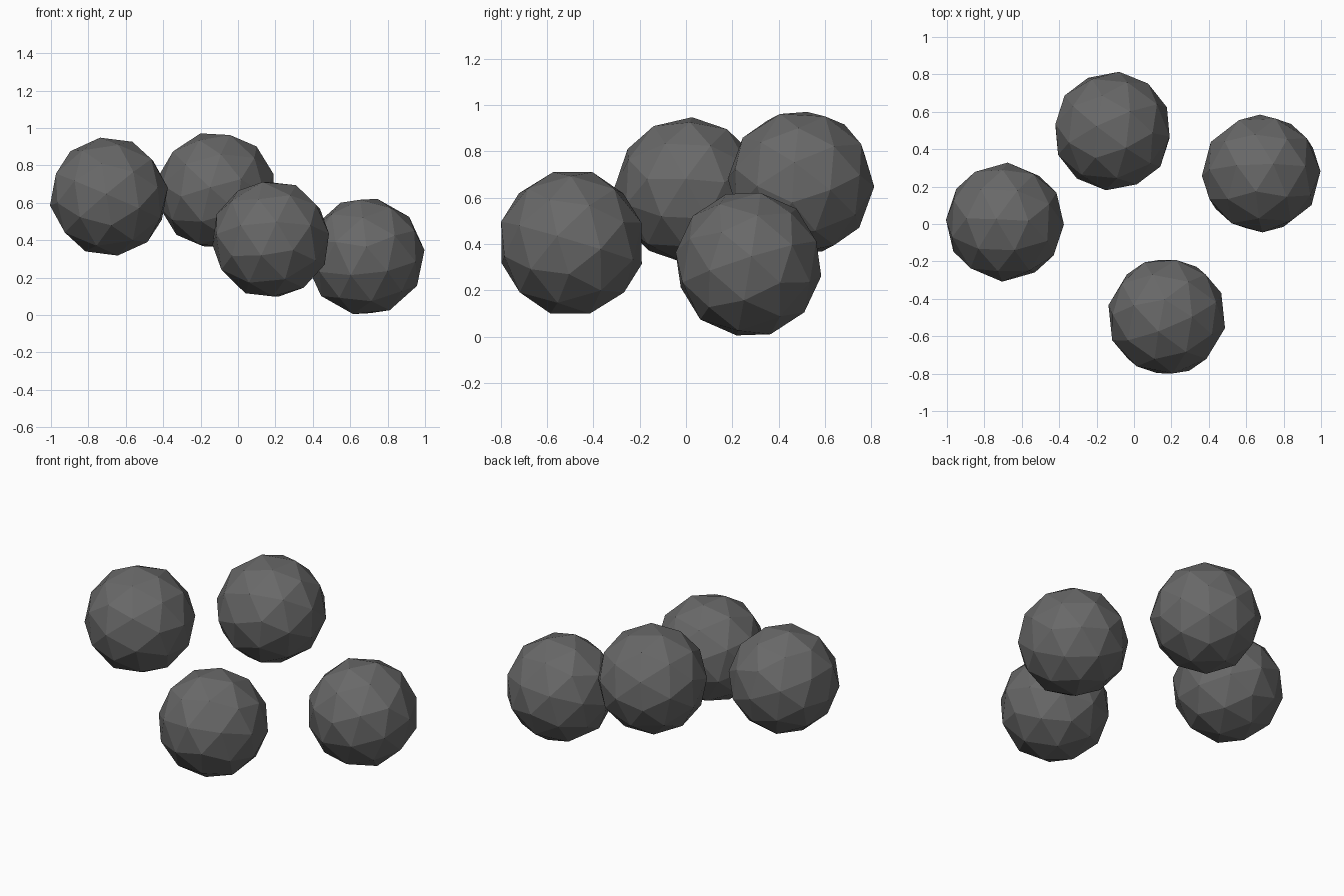
import bpy
from math import radians

cube = bpy.data.objects.get("Cube")
if cube:
    bpy.data.objects.remove(cube, do_unlink=True)

# Single dark stone colour
stone = bpy.data.materials.new("dark_grey_stone")
stone.use_nodes = True
colour = (0.14, 0.14, 0.14, 1)
stone.diffuse_color = colour
bsdf = stone.node_tree.nodes["Principled BSDF"]
bsdf.inputs["Base Color"].default_value = colour
bsdf.inputs["Roughness"].default_value = 0.8

RADIUS = 0.319


def faceted_ball(name, centre, tilt):
    """Low-poly ball with flat triangular faces, tumbled by a tilt in degrees."""
    bpy.ops.mesh.primitive_ico_sphere_add(
        subdivisions=2, radius=RADIUS, location=centre,
        rotation=[radians(a) for a in tilt])
    ball = bpy.context.object
    ball.name = name
    ball.data.materials.append(stone)
    bpy.ops.object.shade_flat()


# Four loose balls at different heights
faceted_ball("right_ball", (-0.69, 0.01, 0.633), (12, 20, 35))
faceted_ball("back_ball", (-0.115, 0.497, 0.665), (40, 15, 70))
faceted_ball("front_ball", (0.175, -0.495, 0.405), (25, 50, 10))
faceted_ball("left_ball", (0.68, 0.27, 0.313), (60, 30, 50))
